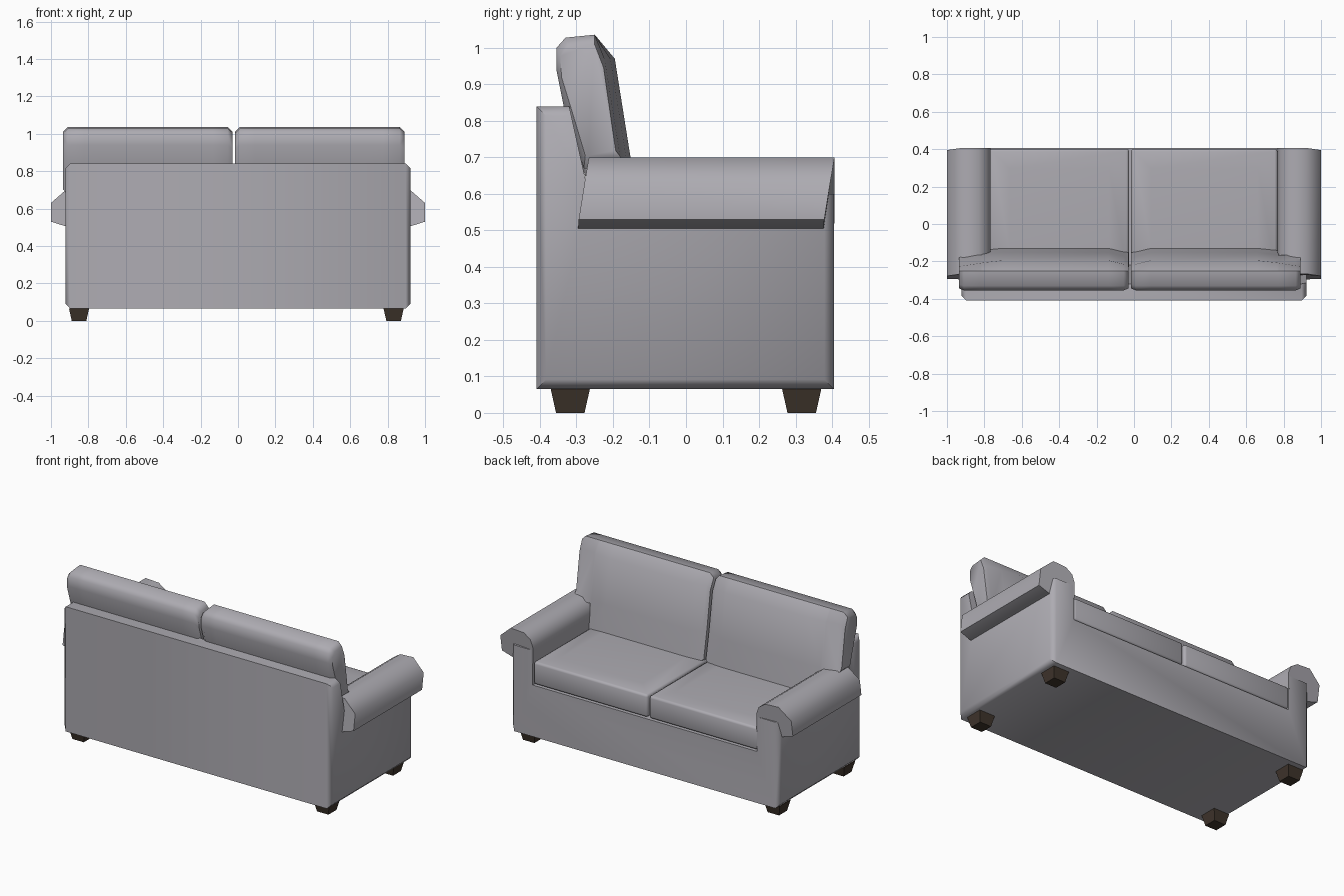
import bpy, bmesh, math
from mathutils import Vector

if "Cube" in bpy.data.objects:
    bpy.data.objects.remove(bpy.data.objects["Cube"])


def material(name, rgb):
    m = bpy.data.materials.new(name)
    m.diffuse_color = (*rgb, 1)
    m.use_nodes = True
    m.node_tree.nodes["Principled BSDF"].inputs["Base Color"].default_value = m.diffuse_color
    return m


FABRIC = material("grey_fabric", (0.42, 0.41, 0.445))
WOOD = material("dark_wood", (0.05, 0.035, 0.025))


def finish(name, bm, mat=FABRIC):
    bmesh.ops.recalc_face_normals(bm, faces=bm.faces)
    me = bpy.data.meshes.new(name)
    bm.to_mesh(me)
    bm.free()
    me.materials.append(mat)
    ob = bpy.data.objects.new(name, me)
    bpy.context.collection.objects.link(ob)
    return ob


def smooth(ob, angle=50):
    bpy.ops.object.select_all(action='DESELECT')
    ob.select_set(True)
    bpy.context.view_layer.objects.active = ob
    bpy.ops.object.shade_smooth_by_angle(angle=math.radians(angle))


def loft(rings):
    """Closed skin over a list of point rings."""
    bm = bmesh.new()
    vs = [[bm.verts.new(p) for p in r] for r in rings]
    n = len(rings[0])
    for a, b in zip(vs, vs[1:]):
        for i in range(n):
            j = (i + 1) % n
            bm.faces.new((a[i], a[j], b[j], b[i]))
    bm.faces.new(vs[0])
    bm.faces.new(vs[-1])
    return bm


def box(x0, x1, y0, y1, z0, z1):
    return loft([[(x0, y0, z), (x1, y0, z), (x1, y1, z), (x0, y1, z)] for z in (z0, z1)])


# Body: chamfered block, with the seat well and the space above the arms cut out
bm = box(-0.923, 0.923, -0.41, 0.405, 0.065, 0.84)
edges = [e for e in bm.edges if abs(e.verts[0].co.x - e.verts[1].co.x) < 0.01]
bmesh.ops.bevel(bm, geom=edges, offset=0.026, segments=1, affect='EDGES')
body = finish("sofa_body", bm)


def back_y(z):
    return -0.32 - 0.222 * (z - 0.84)


for half, z in ((0.77, 0.385), (1.2, 0.60)):
    prof = [(back_y(z), z), (0.6, z), (0.6, 1.0), (back_y(1.0), 1.0)]
    cutter = finish("cutter", loft([[(x, y, h) for y, h in prof] for x in (-half, half)]))
    mod = body.modifiers.new("cut", 'BOOLEAN')
    mod.operation = 'DIFFERENCE'
    mod.solver = 'EXACT'
    mod.object = cutter
    bpy.context.view_layer.objects.active = body
    bpy.ops.object.modifier_apply(modifier=mod.name)
    bpy.data.objects.remove(cutter)
smooth(body)

# Rolled arms: profile (x, z, backward shift of the ends)
ROLL = [(0.768, 0.52, 0), (0.768, 0.62, 0), (0.785, 0.665, 0), (0.83, 0.695, 0),
        (0.92, 0.70, 0), (1.0, 0.63, 0.012), (1.0, 0.53, 0.028), (0.915, 0.503, 0.03)]
for side, s in (("right", 1), ("left", -1)):
    rings = [[(s * x, y - d, z) for x, z, d in ROLL] for y in (-0.266, 0.407)]
    smooth(finish(side + "_arm_roll", loft(rings)), 55)

# Seat cushions: softened blocks with a slight crown
for side, x0, x1 in (("right", -0.015, 0.767), ("left", -0.773, -0.027)):
    bm = box(x0, x1, -0.24, 0.402, 0.39, 0.53)
    bmesh.ops.bevel(bm, geom=bm.edges[:], offset=0.014, segments=2,
                    profile=0.5, affect='EDGES')
    bm.normal_update()
    top = [max(bm.faces, key=lambda f: f.calc_center_median().z)]
    bmesh.ops.inset_region(bm, faces=top, thickness=0.13, depth=0.008)
    smooth(finish(side + "_seat_cushion", bm))

# Back cushions: side profile swept along x, wider above the arms
BACK = [(-0.22, 0.50), (-0.28, 0.66), (-0.335, 0.84), (-0.355, 0.94), (-0.355, 1.0),
        (-0.33, 1.028), (-0.25, 1.036), (-0.195, 0.97), (-0.152, 0.70), (-0.128, 0.52)]
# station: x, shrink of the outline, recess of the front, lowest z
STATIONS = [(-0.015, 0.025, 0.015, 0.0), (0.01, 0, 0.02, 0.0), (0.09, 0, 0, 0.0),
            (0.66, 0, 0, 0.0), (0.765, 0, 0.012, 0.0), (0.775, 0, 0.014, 0.67),
            (0.865, 0, 0.028, 0.67), (0.89, 0.025, 0.025, 0.68)]


def cushion_ring(x, shrink, recess, low):
    ring = []
    for y, z in BACK:
        front = y > -0.2 and z < 1.0
        if front:
            y -= recess
        if z < low:
            y = min(y, -0.165) if front else min(y, -0.27)
            z = low + (0.004 if front else 0)
        d = Vector((-0.26 - y, 0.8 - z))
        d = d.normalized() * shrink
        ring.append((x, y + d.x, z + d.y))
    return ring


for side, flip in (("right", False), ("left", True)):
    rings = [cushion_ring(*st) for st in STATIONS]
    if flip:
        rings = [[(-0.045 - x, y, z) for x, y, z in r] for r in rings]
    smooth(finish(side + "_back_cushion", loft(rings)))

# Tapered feet
for side, x in (("right", 0.832), ("left", -0.85)):
    for end, y in (("front", 0.317), ("rear", -0.317)):
        rings = [[(x + h * a, y + h * b, z) for a, b in ((-1, -1), (1, -1), (1, 1), (-1, 1))]
                 for h, z in ((0.039, 0.0), (0.054, 0.067))]
        finish(f"{side}_{end}_foot", loft(rings), WOOD)
